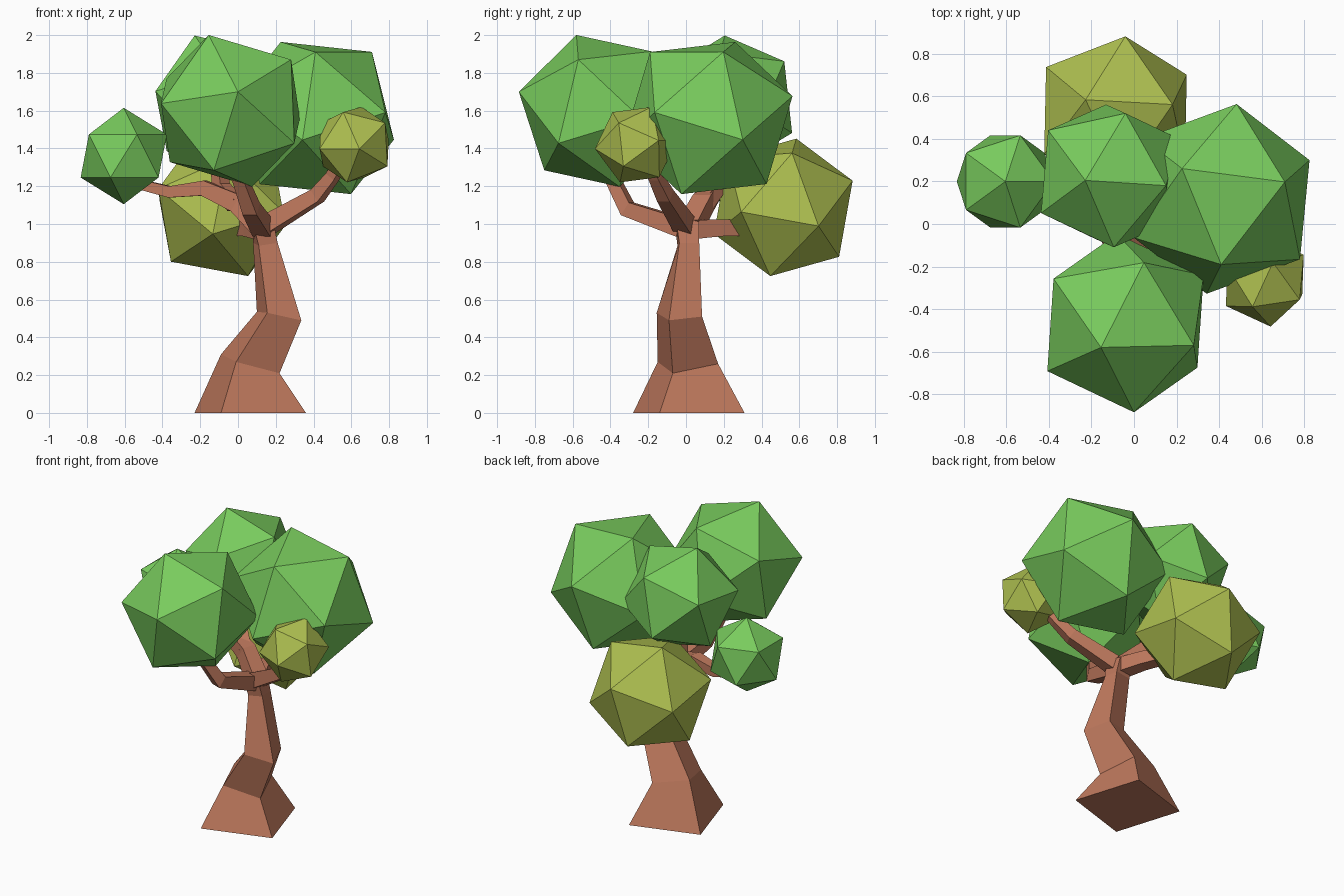
import bpy, bmesh
from mathutils import Vector, Matrix

if "Cube" in bpy.data.objects:
    bpy.data.objects.remove(bpy.data.objects["Cube"])


def material(name, rgb):
    m = bpy.data.materials.new(name)
    m.diffuse_color = (*rgb, 1)
    m.use_nodes = True
    m.node_tree.nodes["Principled BSDF"].inputs["Base Color"].default_value = m.diffuse_color
    return m


BARK = material("bark", (0.52, 0.19, 0.11))
GREEN = material("green_leaves", (0.19, 0.60, 0.11))
OLIVE = material("olive_leaves", (0.42, 0.52, 0.08))


def finish(name, bm, mat):
    bmesh.ops.recalc_face_normals(bm, faces=bm.faces[:])
    mesh = bpy.data.meshes.new(name)
    bm.to_mesh(mesh)
    bm.free()
    mesh.materials.append(mat)
    ob = bpy.data.objects.new(name, mesh)
    bpy.context.collection.objects.link(ob)
    return ob


def loft(name, rings, mat):
    """Skin a stack of equal-sized rings and cap both ends."""
    bm = bmesh.new()
    loops = [[bm.verts.new(p) for p in ring] for ring in rings]
    n = len(loops[0])
    for a, b in zip(loops, loops[1:]):
        for i in range(n):
            j = (i + 1) % n
            bm.faces.new((a[i], a[j], b[j], b[i]))
    bm.faces.new(loops[0][::-1])
    bm.faces.new(loops[-1])
    return finish(name, bm, mat)


def branch(name, points, widths):
    """Square tube following a bent path."""
    pts = [Vector(p) for p in points]
    rings = []
    for i, p in enumerate(pts):
        t = (pts[min(i + 1, len(pts) - 1)] - pts[max(i - 1, 0)]).normalized()
        chord = (pts[-1] - pts[0])
        side = Vector((-chord.y, chord.x, 0)).normalized()
        up = t.cross(side).normalized()
        h = widths[i] / 2
        rings.append([p + side * h * a + up * h * b
                      for a, b in ((1, 1), (-1, 1), (-1, -1), (1, -1))])
    return loft(name, rings, BARK)


def frame(a, b):
    z = a.normalized()
    x = (b - z * b.dot(z)).normalized()
    return Matrix((x, z.cross(x), z)).transposed()


def foliage(name, centre, radius, corner, neighbour, mat):
    """Icosahedron turned so two adjacent corners point at given places."""
    c = Vector(centre)
    bm = bmesh.new()
    bmesh.ops.create_icosphere(bm, subdivisions=1, radius=radius)
    bm.verts.ensure_lookup_table()
    v = bm.verts[0]
    w = v.link_edges[0].other_vert(v)
    rot = frame(Vector(corner) - c, Vector(neighbour) - c) @ frame(v.co, w.co).transposed()
    for vert in bm.verts:
        vert.co = rot @ vert.co + c
    return finish(name, bm, mat)


# Trunk: twisted four-sided rings, corners ordered front, right, back, left
loft("trunk", [
    [(-0.09, -0.28, 0), (0.36, -0.14, 0), (0.22, 0.31, 0), (-0.23, 0.17, 0)],
    [(-0.01, -0.15, 0.27), (0.22, -0.07, 0.21), (0.14, 0.17, 0.26), (-0.09, 0.09, 0.31)],
    [(0.155, -0.155, 0.53), (0.335, -0.09, 0.49), (0.27, 0.085, 0.51), (0.10, 0.02, 0.535)],
    [(0.11, -0.045, 0.885), (0.21, -0.035, 0.90), (0.20, 0.07, 0.90), (0.08, 0.05, 0.90)],
    [(0.08, -0.06, 1.0), (0.19, -0.05, 1.0), (0.17, 0.07, 1.02), (0.07, 0.06, 1.03)],
], BARK)

# Branches
branch("left_branch", [(0.13, 0.02, 0.98), (0.0, 0.09, 1.11), (-0.18, 0.15, 1.19),
                       (-0.36, 0.18, 1.17), (-0.56, 0.2, 1.22)], [0.11, 0.1, 0.08, 0.06, 0.05])
branch("upper_left_branch", [(-0.01, 0.09, 1.1), (-0.09, 0.17, 1.2), (-0.11, 0.2, 1.4)],
       [0.08, 0.07, 0.06])
branch("front_branch", [(0.13, -0.02, 0.98), (0.07, -0.31, 1.08), (0.01, -0.39, 1.24),
                        (-0.02, -0.42, 1.4)], [0.1, 0.08, 0.065, 0.05])
branch("right_branch", [(0.13, 0.0, 0.98), (0.42, -0.11, 1.15), (0.50, -0.16, 1.25),
                        (0.58, -0.24, 1.4)], [0.1, 0.075, 0.06, 0.05])
branch("back_branch", [(0.13, 0.02, 0.97), (0.07, 0.17, 0.98), (-0.04, 0.42, 0.98)],
       [0.1, 0.09, 0.08])

# Foliage
foliage("front_foliage", (-0.04, -0.466, 1.599), 0.433,
        (0, -0.885, 1.70), (-0.155, -0.58, 2.0), GREEN)
foliage("right_foliage", (0.412, 0.118, 1.561), 0.466,
        (0.41, -0.19, 1.91), (0.71, 0.20, 1.91), GREEN)
foliage("upper_left_foliage", (-0.113, 0.226, 1.644), 0.373,
        (-0.23, 0.205, 2.0), (-0.04, 0.52, 1.86), GREEN)
foliage("left_foliage", (-0.605, 0.2, 1.36), 0.255,
        (-0.605, 0.2, 1.7), (-0.3, 0.2, 1.47), GREEN)
foliage("back_foliage", (-0.087, 0.515, 1.088), 0.396,
        (0.245, 0.70, 0.99), (-0.04, 0.885, 1.23), OLIVE)
foliage("small_right_foliage", (0.615, -0.265, 1.42), 0.22,
        (0.64, -0.465, 1.40), (0.80, -0.325, 1.30), OLIVE)
